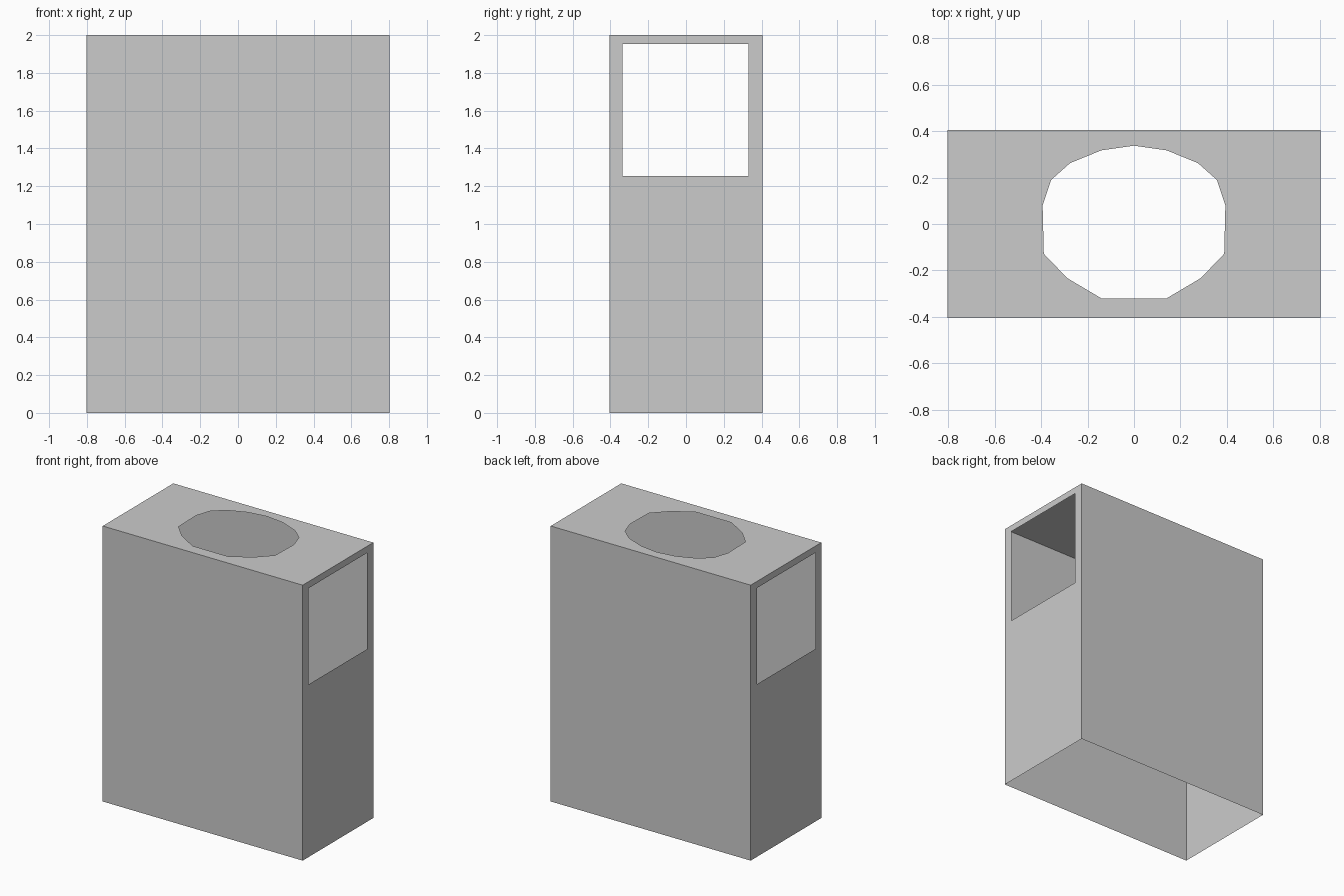
import bpy, bmesh
from mathutils import Vector

if "Cube" in bpy.data.objects:
    bpy.data.objects.remove(bpy.data.objects["Cube"])

X, Y, H = 0.803, 0.405, 2.0          # half width, half depth, height


def rect(a0, a1, b0, b1):
    return [(a0, b0), (a1, b0), (a1, b1), (a0, b1)]


def panel(bm, place, normal, outline, hole=None):
    """Thin flat panel; place maps 2D points to 3D, hole is an optional cut-out."""
    edges = []
    for loop in filter(None, (outline, hole)):
        vs = [bm.verts.new(place(a, b)) for a, b in loop]
        edges += [bm.edges.new((v, vs[i - 1])) for i, v in enumerate(vs)]
    res = bmesh.ops.triangle_fill(bm, edges=edges, use_beauty=True, use_dissolve=False)
    for f in res["geom"]:
        if isinstance(f, bmesh.types.BMFace):
            f.normal_update()
            if f.normal.dot(Vector(normal)) < 0:
                f.normal_flip()


bm = bmesh.new()

# front and back walls
for s in (-1, 1):
    panel(bm, lambda a, b: (a, s * Y, b), (0, s, 0), rect(-X, X, 0, H))

# side walls with a rectangular opening
for s in (-1, 1):
    panel(bm, lambda a, b: (s * X, a, b), (s, 0, 0),
          rect(-Y, Y, 0, H), rect(-0.337, 0.332, 1.253, 1.952))

# top with a many-sided opening, mirrored across x (bottom stays open)
half = [(0.14, -0.32), (0.287, -0.233), (0.388, -0.128), (0.393, 0.08),
        (0.357, 0.189), (0.275, 0.262), (0.14, 0.317)]
opening = half + [(0, 0.337)] + [(-x, y) for x, y in reversed(half)]
panel(bm, lambda a, b: (a, b, H), (0, 0, 1), rect(-X, X, -Y, Y), opening)

bmesh.ops.remove_doubles(bm, verts=bm.verts, dist=1e-4)
mesh = bpy.data.meshes.new("casing")
bm.to_mesh(mesh)
bm.free()
bpy.context.collection.objects.link(bpy.data.objects.new("casing", mesh))
